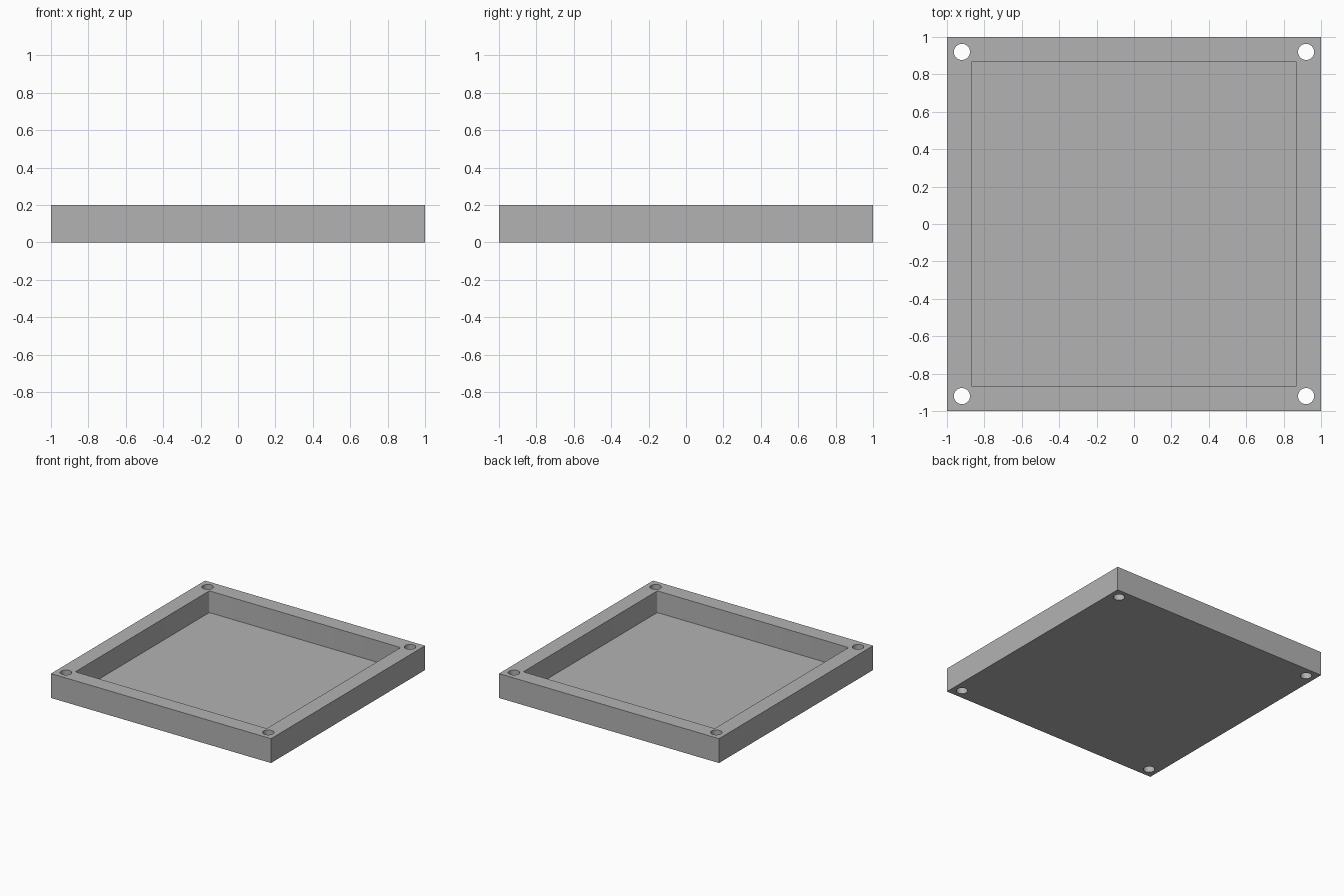
import bpy

if "Cube" in bpy.data.objects:
    bpy.data.objects.remove(bpy.data.objects["Cube"])

SIZE, HEIGHT = 2.0, 0.2
POCKET, FLOOR = 1.74, 0.022
HOLE_POS, HOLE_RADIUS = 0.92, 0.043

grey = bpy.data.materials.new("plain_grey")
grey.use_nodes = True
colour = (0.45, 0.45, 0.45, 1)
grey.diffuse_color = colour
grey.node_tree.nodes["Principled BSDF"].inputs["Base Color"].default_value = colour


def box(name, width, bottom, top):
    bpy.ops.mesh.primitive_cube_add(size=1, location=(0, 0, (bottom + top) / 2))
    obj = bpy.context.object
    obj.name = name
    obj.scale = (width, width, top - bottom)
    bpy.ops.object.transform_apply(location=True, scale=True)
    obj.data.materials.append(grey)
    return obj


def cut(target, cutter):
    mod = target.modifiers.new("cut", "BOOLEAN")
    mod.operation = "DIFFERENCE"
    mod.solver = "EXACT"
    mod.object = cutter
    bpy.context.view_layer.objects.active = target
    bpy.ops.object.modifier_apply(modifier=mod.name)
    bpy.data.objects.remove(cutter)


# Square tray body
tray = box("tray", SIZE, 0, HEIGHT)

# Open pocket with slightly eased upright corners
pocket = box("pocket_cutter", POCKET, FLOOR, HEIGHT + 0.1)
weights = pocket.data.attributes.new("bevel_weight_edge", "FLOAT", "EDGE")
for edge in pocket.data.edges:
    a, b = (pocket.data.vertices[i].co for i in edge.vertices)
    weights.data[edge.index].value = float(abs(a.z - b.z) > 0.01)
bevel = pocket.modifiers.new("corner_rounding", "BEVEL")
bevel.limit_method = "WEIGHT"
bevel.width = 0.01
bevel.segments = 3
cut(tray, pocket)

# Screw holes through the four corners
for x in (-HOLE_POS, HOLE_POS):
    for y in (-HOLE_POS, HOLE_POS):
        bpy.ops.mesh.primitive_cylinder_add(
            vertices=48, radius=HOLE_RADIUS, depth=1, location=(x, y, HEIGHT / 2))
        hole = bpy.context.object
        hole.data.materials.append(grey)
        cut(tray, hole)

# Smooth hole walls, crisp edges
bpy.ops.object.select_all(action="DESELECT")
tray.select_set(True)
bpy.context.view_layer.objects.active = tray
bpy.ops.object.shade_smooth_by_angle(angle=0.6)
